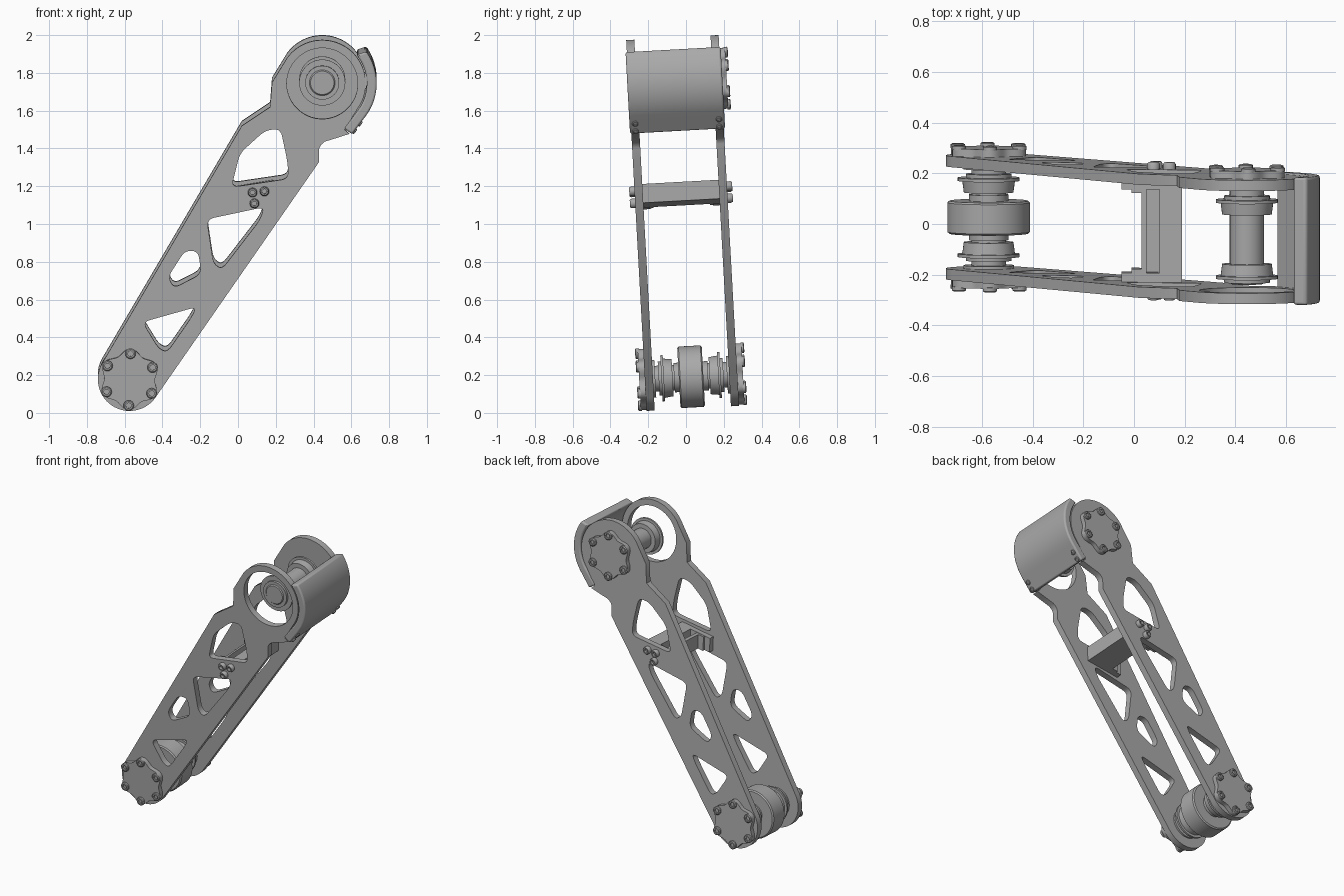
import bpy, bmesh, math
from mathutils import Matrix, Vector

if "Cube" in bpy.data.objects:
    bpy.data.objects.remove(bpy.data.objects["Cube"])

grey = bpy.data.materials.new("machined_grey")
grey.use_nodes = True
grey.diffuse_color = (0.4, 0.4, 0.4, 1)
grey.node_tree.nodes["Principled BSDF"].inputs["Base Color"].default_value = (0.4, 0.4, 0.4, 1)

MID = -0.018                      # centre plane of the arm in y
LOW = (-0.574, 0.177)             # lower joint axis (x, z)
TOP = (0.446, 1.745)              # upper joint axis (x, z)
INNER, OUTER = 0.202, 0.245       # side plate faces, from the centre plane
pivot = Vector((0, -0.26, 1))
LEAN = Matrix.Translation(pivot) @ Matrix.Rotation(0.055, 4, 'X') @ Matrix.Translation(-pivot)


def finish(name, bm):
    """Clean, lean and shade a part."""
    bmesh.ops.remove_doubles(bm, verts=bm.verts, dist=1e-5)
    bmesh.ops.recalc_face_normals(bm, faces=bm.faces)
    bmesh.ops.transform(bm, matrix=LEAN, verts=bm.verts)
    mesh = bpy.data.meshes.new(name)
    bm.to_mesh(mesh)
    bm.free()
    mesh.materials.append(grey)
    mesh.shade_smooth()
    mesh.set_sharp_from_angle(angle=math.radians(35))
    obj = bpy.data.objects.new(name, mesh)
    bpy.context.collection.objects.link(obj)
    return obj


def arc(c, r, a0, a1, n=40):
    angles = [math.radians(a0 + (a1 - a0) * i / n) for i in range(n + 1)]
    return [(c[0] + r * math.cos(a), c[1] + r * math.sin(a)) for a in angles]


def rounded(points, r, n=5):
    """Round every corner of a closed outline."""
    out = []
    for i, p in enumerate(points):
        p = Vector(p)
        a, b = Vector(points[i - 1]) - p, Vector(points[(i + 1) % len(points)]) - p
        a, b = (v.normalized() * min(r, v.length * 0.45) for v in (a, b))
        for k in range(n + 1):
            t = k / n
            out.append(tuple(p + a * (1 - t) ** 2 + b * t ** 2))
    return out


def slab(name, loops, u0, u1):
    """Extrude an x-z outline with holes between two depths."""
    curve = bpy.data.curves.new(name, 'CURVE')
    curve.dimensions, curve.fill_mode = '2D', 'BOTH'
    curve.extrude = abs(u1 - u0) / 2
    for loop in loops:
        spline = curve.splines.new('POLY')
        spline.points.add(len(loop) - 1)
        for pt, (x, z) in zip(spline.points, loop):
            pt.co = (x, z, 0, 1)
        spline.use_cyclic_u = True
    temp = bpy.data.objects.new(name + "_outline", curve)
    bpy.context.collection.objects.link(temp)
    mesh = temp.evaluated_get(bpy.context.evaluated_depsgraph_get()).to_mesh()
    bm = bmesh.new()
    bm.from_mesh(mesh)
    bpy.data.objects.remove(temp)
    bpy.data.curves.remove(curve)
    move = Matrix.Translation((0, (u0 + u1) / 2 + MID, 0)) @ Matrix.Rotation(math.pi / 2, 4, 'X')
    bmesh.ops.transform(bm, matrix=move, verts=bm.verts)
    return finish(name, bm)


def turned(name, origin, axis, profile, steps=48):
    """Spin (distance along axis, radius) points about an axis."""
    bm = bmesh.new()
    verts = [bm.verts.new((r, 0, d)) for d, r in profile]
    edges = [bm.edges.new(pair) for pair in zip(verts, verts[1:])]
    bmesh.ops.spin(bm, geom=verts + edges, cent=(0, 0, 0), axis=(0, 0, 1),
                   angle=2 * math.pi, steps=steps, use_merge=True)
    turn = Vector((0, 0, 1)).rotation_difference(Vector(axis)).to_matrix().to_4x4()
    bmesh.ops.transform(bm, matrix=Matrix.Translation(origin) @ turn, verts=bm.verts)
    return finish(name, bm)


def screw(name, origin, axis, r, h):
    turned(name, origin, axis, [(-0.005, 0), (-0.005, r), (h * 0.7, r), (h, r * 0.8),
                                (h, r * 0.5), (h * 0.3, r * 0.5), (h * 0.3, 0)], 16)


def mirrored(half):
    """Complete a symmetric spindle profile."""
    return [(-d, r) for d, r in reversed(half)] + half


# Side plates: lightened arms, the front one with a large open ring
outline = ([(0.02, 1.52), (0.17, 1.62), (0.18, 1.75)]
           + arc(TOP, 0.23, 144, -37)
           + [(0.565, 1.50), (0.59, 1.478), (0.535, 1.46), (0.46, 1.437),
              (0.44, 1.42), (0.43, 1.40), (0.43, 1.33)]
           + arc(LOW, 0.168, -35, -211))
holes = [
    [(-0.035, 1.195), (0.268, 1.24), (0.262, 1.33), (0.225, 1.505), (0.145, 1.497), (0.01, 1.375)],
    [(-0.165, 1.025), (0.14, 1.09), (0.115, 1.02), (-0.085, 0.76), (-0.13, 0.79)],
    [(-0.28, 0.86), (-0.21, 0.855), (-0.195, 0.735), (-0.34, 0.66), (-0.37, 0.72)],
    [(-0.505, 0.48), (-0.22, 0.56), (-0.25, 0.50), (-0.375, 0.32), (-0.42, 0.34)],
]
cutouts = [rounded(h, 0.04) for h in holes]
ring_hole = arc(TOP, 0.188, 0, 354, 59)
slab("front_side_plate", [outline, ring_hole] + cutouts, -OUTER, -INNER)
slab("back_side_plate", [outline] + cutouts, INNER, OUTER)


# Lobed joint caps with six socket screws each
def joint_cap(name, centre, side):
    lobes = []
    for i in range(96):
        a = 2 * math.pi * i / 96
        r = 0.148 + 0.014 * math.cos(6 * (a - math.radians(28)))
        lobes.append((centre[0] + r * math.cos(a), centre[1] + r * math.sin(a)))
    slab(name, [lobes], side * (OUTER - 0.002), side * (OUTER + 0.03))
    for i, (x, z) in enumerate(arc(centre, 0.138, 28, 328, 5)):
        screw(f"{name}_screw_{i + 1}", (x, side * (OUTER + 0.03) + MID, z), (0, side, 0), 0.028, 0.014)


joint_cap("lower_front_cap", LOW, -1)
joint_cap("lower_back_cap", LOW, 1)
joint_cap("upper_back_cap", TOP, 1)

# Spindles: shaft with flanged bushes at each end
bush = [(0.098, 0.068), (0.098, 0.098), (0.144, 0.104), (0.144, 0.122),
        (0.157, 0.122), (0.157, 0.09), (0.172, 0.09), (0.172, 0.068)]
stub = [(INNER, 0.068), (INNER, 0)]
wheel = [(0.058, 0.163), (0.065, 0.155), (0.065, 0.078), (0.09, 0.078), (0.09, 0.068)]
turned("lower_spindle", (LOW[0], MID, LOW[1]), (0, 1, 0), mirrored(wheel + bush + stub), 64)
upper = [(-0.178, 0), (-0.178, 0.062)] + mirrored(bush) + stub
turned("upper_spindle", (TOP[0], MID, TOP[1]), (0, 1, 0), upper, 64)
for side in (-1, 1):
    turned("lower_bearing_seat", (LOW[0], MID, LOW[1]), (0, side, 0),
           [(0.19, 0), (0.19, 0.1), (INNER + 0.002, 0.1)])

# Curved end guard: arc that runs into a straight lower tab
A = -37
n = Vector((math.cos(math.radians(A)), math.sin(math.radians(A))))
down = Vector((n.y, -n.x))
outer, inner = arc(TOP, 0.288, 36, A, 28), arc(TOP, 0.236, A, 40, 28)
tab_out = Vector(outer[-1]) + down * 0.12
tab_in = Vector(inner[0]) + down * 0.12
guard = slab("end_guard", [outer + [tuple(tab_out), tuple(tab_in)] + inner], -0.252, 0.252)
bevel = guard.modifiers.new("soft_edges", 'BEVEL')
bevel.width, bevel.segments, bevel.angle_limit = 0.014, 3, math.radians(50)
for side in (-1, 1):
    for k in (0.05, 0.1):
        p = Vector(outer[-1]) + down * k
        screw("guard_screw", (p.x, side * 0.222 + MID, p.y), (n.x, 0, n.y), 0.016, 0.008)

# Cross brace: channel between the plates with flared end flanges
channel = [(0.03, 1.085), (0.19, 1.11), (0.19, 1.21), (0.10, 1.195), (0.10, 1.135),
           (0.05, 1.125), (0.05, 1.185), (0.03, 1.18)]
flange = [(-0.05, 1.075), (0.19, 1.11), (0.19, 1.21), (-0.05, 1.17)]
fillet = [(0.03, 1.085), (-0.01, 1.079), (-0.01, 1.175), (0.03, 1.18)]
slab("cross_brace", [channel], -0.2, 0.2)
for side in (-1, 1):
    slab("brace_flange", [flange], side * 0.165, side * INNER)
    slab("brace_fillet", [fillet], side * 0.15, side * 0.17)
    for x, z in ((0.077, 1.168), (0.14, 1.174), (0.087, 1.11)):
        screw("brace_screw", (x, side * OUTER + MID, z), (0, side, 0), 0.025, 0.028)
